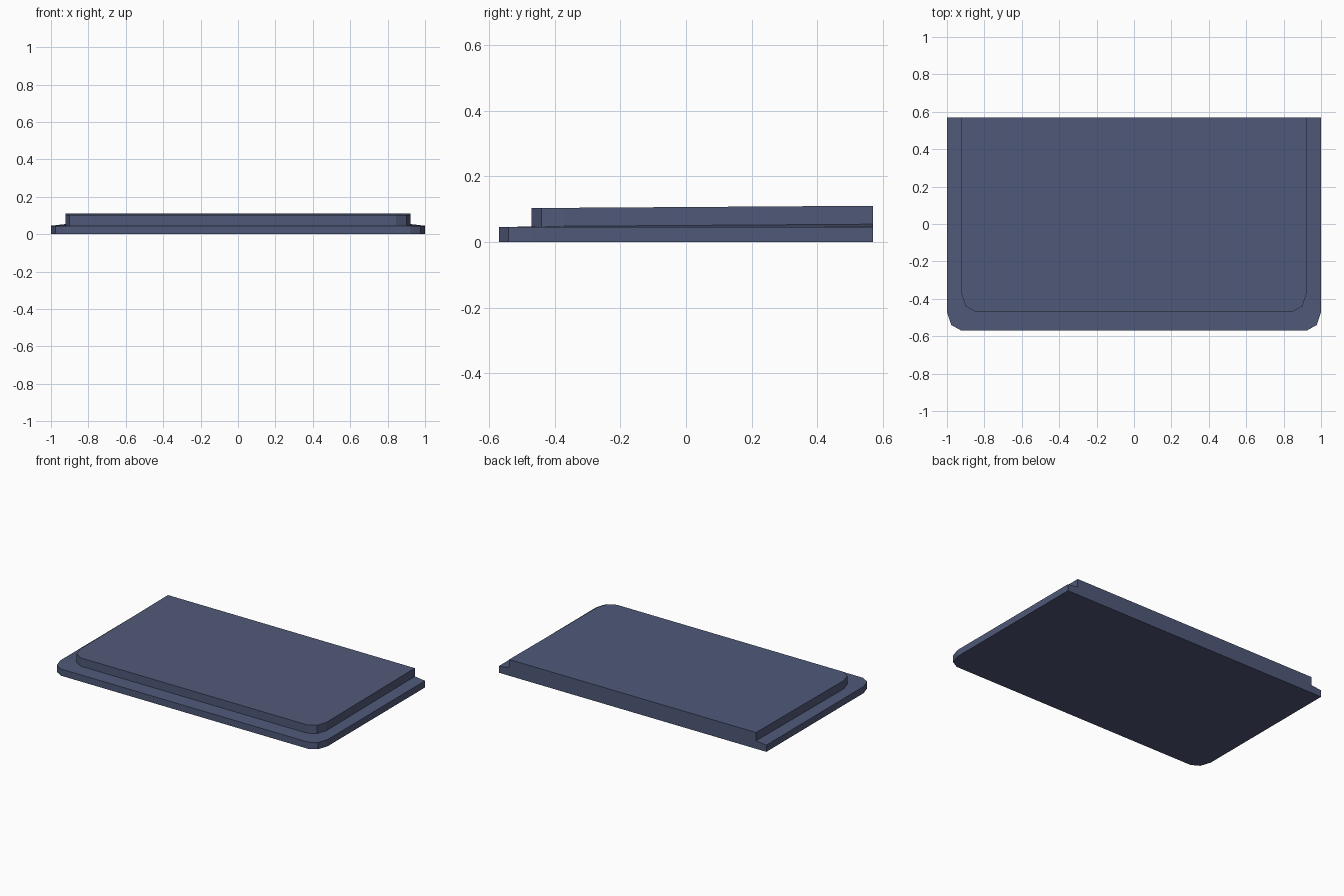
import bpy, bmesh

if "Cube" in bpy.data.objects:
    bpy.data.objects.remove(bpy.data.objects["Cube"])

Y_BACK, Y_FRONT = 0.57, -0.57


def outline(half_w, front, z_front, z_back):
    """Ring with a square back and two-segment rounded front corners."""
    half = [(half_w, Y_BACK), (half_w, front + 0.1),
            (half_w - 0.023, front + 0.03), (half_w - 0.077, front)]
    pts = half + [(-x, y) for x, y in reversed(half)]
    slope = (z_back - z_front) / (Y_BACK - front)
    return [(x, y, z_front + slope * (y - front)) for x, y in pts]


def loft(name, rings, mat):
    bm = bmesh.new()
    loops = [[bm.verts.new(p) for p in ring] for ring in rings]
    n = len(loops[0])
    for low, high in zip(loops, loops[1:]):
        for i in range(n):
            j = (i + 1) % n
            bm.faces.new((low[i], low[j], high[j], high[i]))
    bm.faces.new(loops[0])
    bm.faces.new(loops[-1])
    bmesh.ops.recalc_face_normals(bm, faces=bm.faces)
    mesh = bpy.data.meshes.new(name)
    bm.to_mesh(mesh)
    bm.free()
    mesh.materials.append(mat)
    obj = bpy.data.objects.new(name, mesh)
    bpy.context.collection.objects.link(obj)
    return obj


slate = bpy.data.materials.new("slate_blue")
slate.diffuse_color = (0.08, 0.1, 0.19, 1)
slate.use_nodes = True
slate.node_tree.nodes["Principled BSDF"].inputs["Base Color"].default_value = slate.diffuse_color

# Base slab, shallow ledge and gently sloping raised top in one closed shell
loft("stepped_platform", [
    outline(1.0, Y_FRONT, 0.0, 0.0),
    outline(1.0, Y_FRONT, 0.045, 0.045),
    outline(0.923, -0.47, 0.047, 0.054),
    outline(0.923, -0.47, 0.103, 0.11),
], slate)
